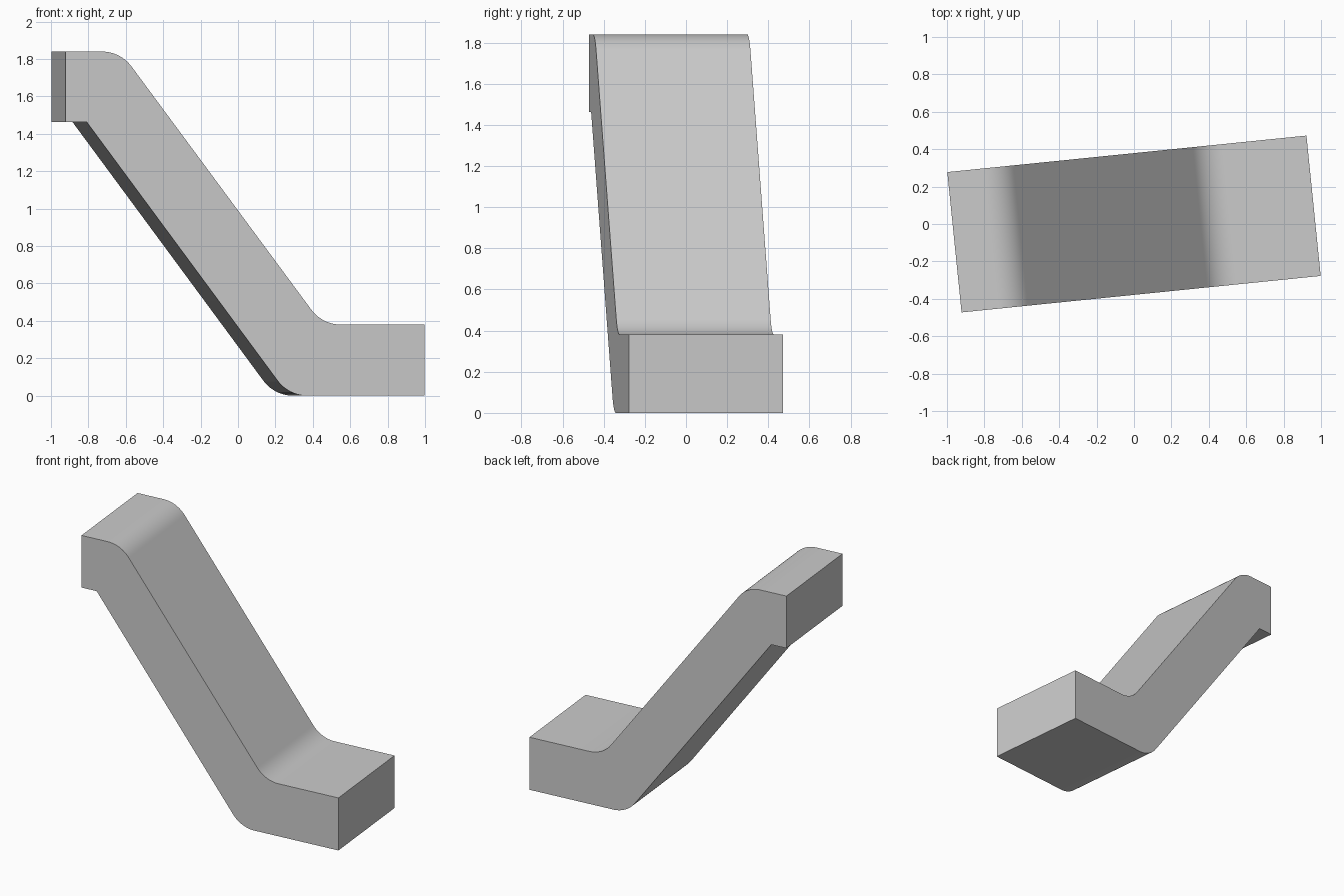
import bpy
import bmesh
import math
from mathutils import Vector

cube = bpy.data.objects.get("Cube")
if cube:
    bpy.data.objects.remove(cube, do_unlink=True)

HALF_WIDTH = 0.377
TURN = math.radians(5.8)
BEND = 0.1       # distance from a bend corner to the start of its arc
STEPS = 12


def rounded(profile):
    """Replace each corner flagged as round with a tangent arc."""
    points = []
    for i, (x, z, is_round) in enumerate(profile):
        corner = Vector((x, z))
        if not is_round:
            points.append(corner)
            continue
        before = Vector(profile[i - 1][:2]) - corner
        after = Vector(profile[(i + 1) % len(profile)][:2]) - corner
        before.normalize()
        after.normalize()
        half = before.angle(after) / 2
        radius = BEND * math.tan(half)
        axis = (before + after).normalized()
        centre = corner + axis * (BEND / math.cos(half))
        side = (before - after).normalized()
        sweep = math.pi / 2 - half
        for s in range(STEPS + 1):
            a = sweep * (1 - 2 * s / STEPS)
            points.append(centre + radius * (side * math.sin(a) - axis * math.cos(a)))
    return points


# Side profile: upper landing, sloping run, lower landing
profile = [
    (-0.965, 1.84, False),
    (-0.67, 1.84, True),
    (0.415, 0.38, True),
    (0.965, 0.38, False),
    (0.965, 0.0, False),
    (0.234, 0.0, True),
    (-0.851, 1.463, False),
    (-0.965, 1.463, False),
]

# Extrude the profile across the width
bm = bmesh.new()
verts = [bm.verts.new((p.x, -HALF_WIDTH, p.y)) for p in rounded(profile)]
face = bm.faces.new(verts)
result = bmesh.ops.extrude_face_region(bm, geom=[face])
moved = [v for v in result["geom"] if isinstance(v, bmesh.types.BMVert)]
bmesh.ops.translate(bm, verts=moved, vec=(0, 2 * HALF_WIDTH, 0))
bmesh.ops.recalc_face_normals(bm, faces=bm.faces)
mesh = bpy.data.meshes.new("sloped_duct")
bm.to_mesh(mesh)
bm.free()

duct = bpy.data.objects.new("sloped_duct", mesh)
bpy.context.collection.objects.link(duct)
duct.rotation_euler.z = TURN

# Plain grey finish
grey = bpy.data.materials.new("plain_grey")
grey.use_nodes = True
colour = (0.6, 0.6, 0.6, 1)
grey.diffuse_color = colour
grey.node_tree.nodes["Principled BSDF"].inputs["Base Color"].default_value = colour
mesh.materials.append(grey)

# Smooth bends, sharp edges
bpy.ops.object.select_all(action="DESELECT")
duct.select_set(True)
bpy.context.view_layer.objects.active = duct
bpy.ops.object.shade_smooth_by_angle(angle=math.radians(30))
